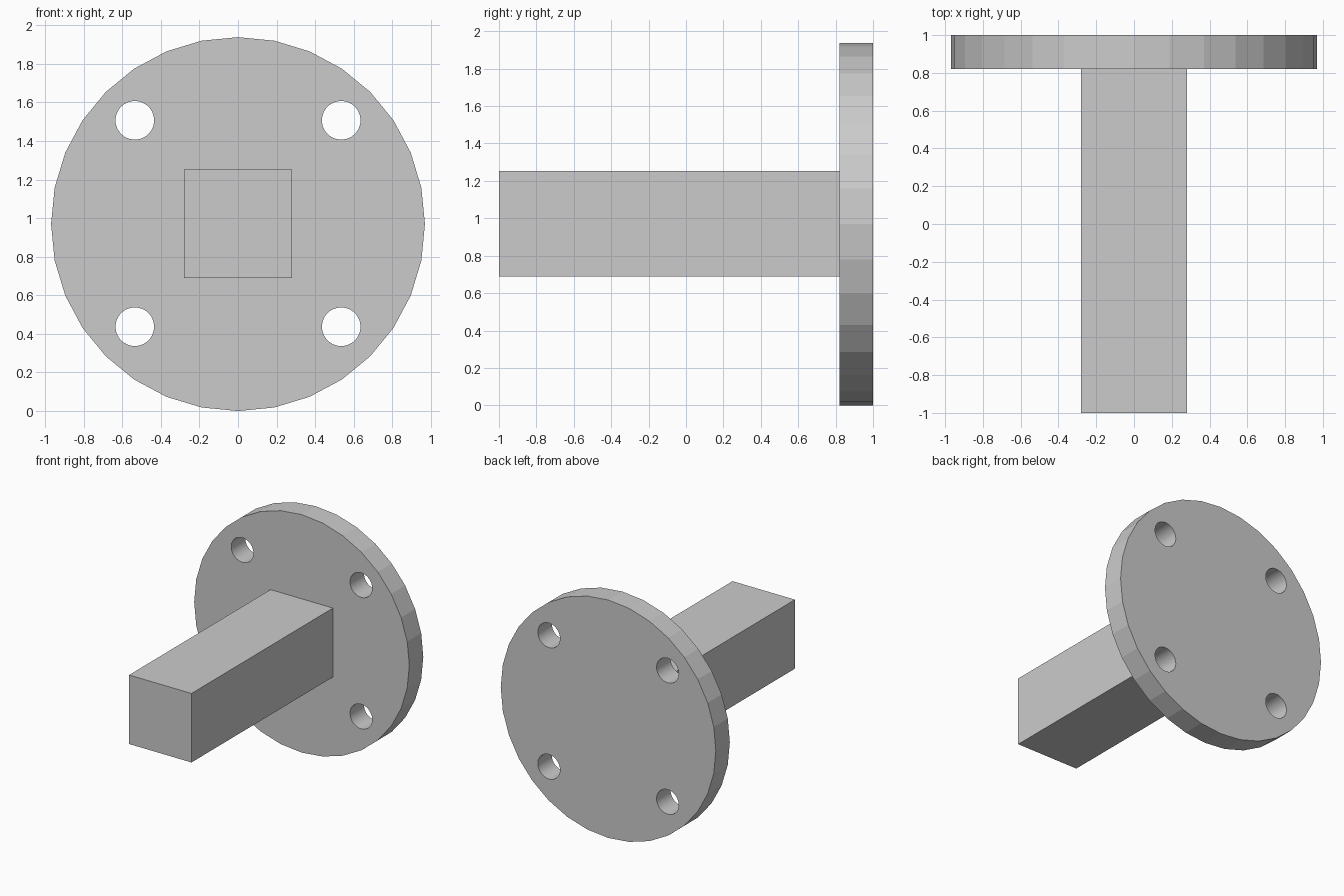
import bpy, math

if "Cube" in bpy.data.objects:
    bpy.data.objects.remove(bpy.data.objects["Cube"])

R = 0.969            # flange radius, also its centre height
Y0, Y1 = 0.82, 1.0   # flange front and back
HALF = 0.281         # half width of the square bar
HOLE = 0.535         # hole offset from the flange centre


def y_cylinder(name, radius, sides, x, z, y0, y1):
    bpy.ops.mesh.primitive_cylinder_add(
        vertices=sides, radius=radius, depth=y1 - y0,
        location=(x, (y0 + y1) / 2, z), rotation=(math.pi / 2, 0, 0))
    ob = bpy.context.object
    ob.name = name
    return ob


# 32-sided round flange
flange = y_cylinder("flange", R, 32, 0, R, Y0, Y1)

# Four bolt holes cut through the flange, with smooth walls
for sx in (-1, 1):
    for sz in (-1, 1):
        cutter = y_cylinder("hole_cutter", 0.1, 48,
                            sx * HOLE, R + 0.003 + sz * HOLE, Y0 - 0.1, Y1 + 0.1)
        bpy.ops.object.shade_smooth_by_angle(angle=math.radians(30))
        cutter.hide_render = True
        cutter.hide_viewport = False
        cut = flange.modifiers.new("bolt_hole", 'BOOLEAN')
        cut.operation = 'DIFFERENCE'
        cut.solver = 'EXACT'
        cut.object = cutter
        bpy.context.view_layer.objects.active = flange
        bpy.ops.object.modifier_apply(modifier=cut.name)
        bpy.data.objects.remove(cutter)

# Square bar running forward from the flange
bpy.ops.mesh.primitive_cube_add(size=1, location=(0, (Y0 - 1) / 2, R + 0.002))
bar = bpy.context.object
bar.name = "square_bar"
bar.scale = (2 * HALF, Y0 + 1, 2 * HALF)
bpy.ops.object.transform_apply(location=False, rotation=False, scale=True)
